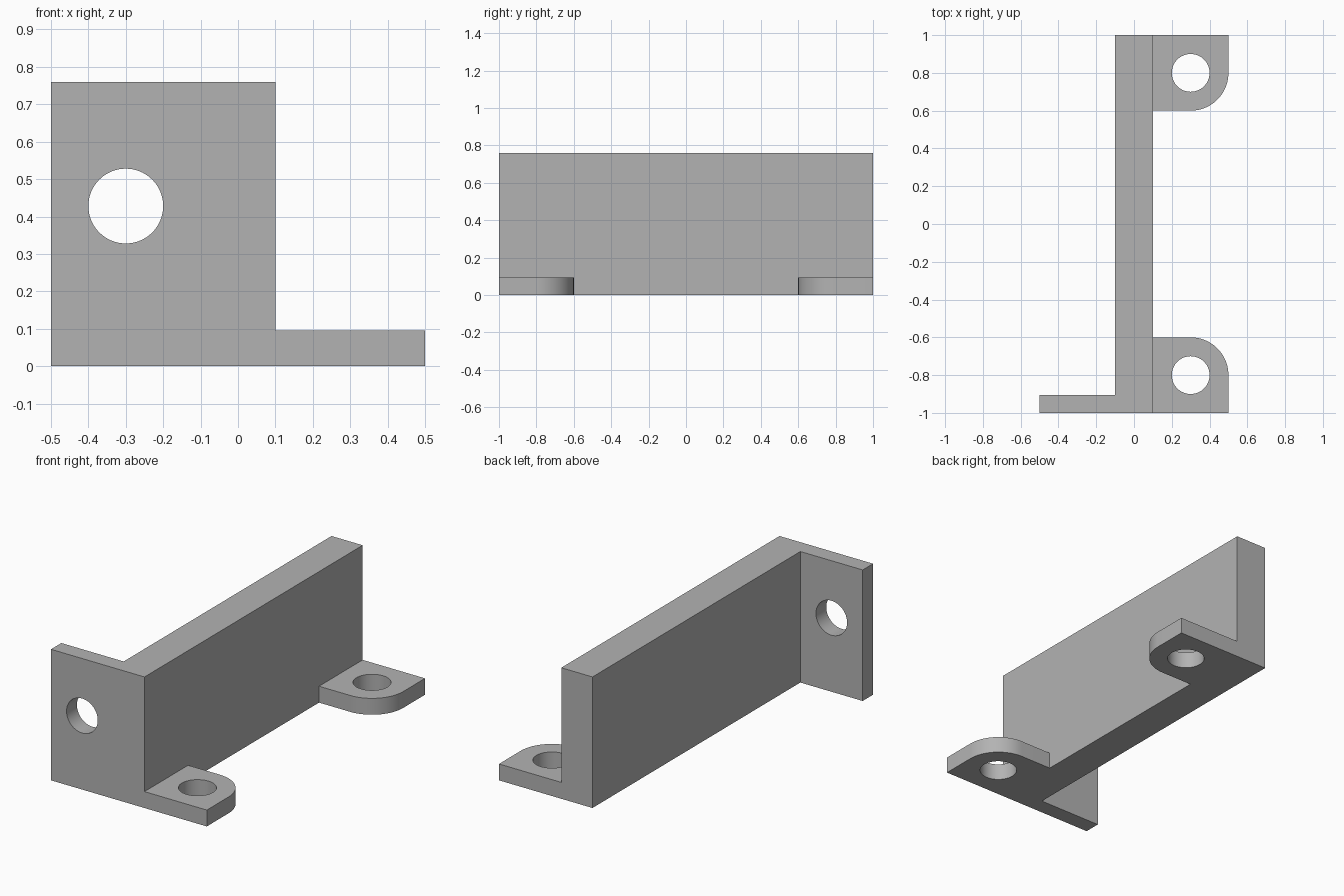
import bpy, bmesh, math
from mathutils import Matrix, Vector

if "Cube" in bpy.data.objects:
    bpy.data.objects.remove(bpy.data.objects["Cube"], do_unlink=True)

HEIGHT = 0.76       # wall height
THICK = 0.095       # plate and foot thickness
HOLE = 0.1          # bolt hole radius
CORNER = 0.2        # foot corner radius

grey = bpy.data.materials.new("plain grey")
grey.use_nodes = True
grey.diffuse_color = (0.45, 0.45, 0.45, 1)
grey.node_tree.nodes["Principled BSDF"].inputs["Base Color"].default_value = grey.diffuse_color


def make_object(name, bm):
    bmesh.ops.recalc_face_normals(bm, faces=bm.faces)
    mesh = bpy.data.meshes.new(name)
    bm.to_mesh(mesh)
    bm.free()
    mesh.materials.append(grey)
    obj = bpy.data.objects.new(name, mesh)
    bpy.context.collection.objects.link(obj)
    return obj


def prism(name, outline, height):
    """Extrude a flat outline upward from the ground."""
    bm = bmesh.new()
    face = bm.faces.new([bm.verts.new((x, y, 0)) for x, y in outline])
    top = bmesh.ops.extrude_face_region(bm, geom=[face])["geom"]
    verts = [v for v in top if isinstance(v, bmesh.types.BMVert)]
    bmesh.ops.translate(bm, verts=verts, vec=(0, 0, height))
    return make_object(name, bm)


def hole_cutter(name, centre, rotation=Matrix()):
    bm = bmesh.new()
    bmesh.ops.create_cone(bm, cap_ends=True, segments=64, radius1=HOLE, radius2=HOLE,
                          depth=0.4, matrix=Matrix.Translation(centre) @ rotation)
    obj = make_object(name, bm)
    obj.hide_render = True
    return obj


def combine(target, other, operation):
    mod = target.modifiers.new(other.name, "BOOLEAN")
    mod.operation, mod.solver, mod.object = operation, "EXACT", other
    bpy.context.view_layer.objects.active = target
    bpy.ops.object.modifier_apply(modifier=mod.name)
    bpy.data.objects.remove(other, do_unlink=True)


# Long wall and front plate share one L-shaped outline
bracket = prism("bracket", [(-0.5, -1), (0.1, -1), (0.1, 1), (-0.1, 1),
                            (-0.1, THICK - 1), (-0.5, THICK - 1)], HEIGHT)

# Mounting feet at both ends, each rounded on its inner corner
for end, side in (("front", -1), ("back", 1)):
    outline = [(0, side), (0.5, side)]
    for i in range(25):
        a = math.radians(90 * i / 24)
        outline.append((0.3 + CORNER * math.cos(a), side * (0.8 - CORNER * math.sin(a))))
    outline.append((0, side * 0.6))
    combine(bracket, prism(end + "_foot", outline, THICK), "UNION")
    combine(bracket, hole_cutter(end + "_foot_hole", Vector((0.3, side * 0.8, 0))), "DIFFERENCE")

# Bolt hole through the front plate
combine(bracket, hole_cutter("plate_hole", Vector((-0.3, -1, 0.428)),
                             Matrix.Rotation(math.pi / 2, 4, "X")), "DIFFERENCE")

# Smooth the round surfaces, keep the edges crisp
bpy.ops.object.select_all(action="DESELECT")
bracket.select_set(True)
bpy.context.view_layer.objects.active = bracket
bpy.ops.object.shade_smooth_by_angle(angle=math.radians(30))
